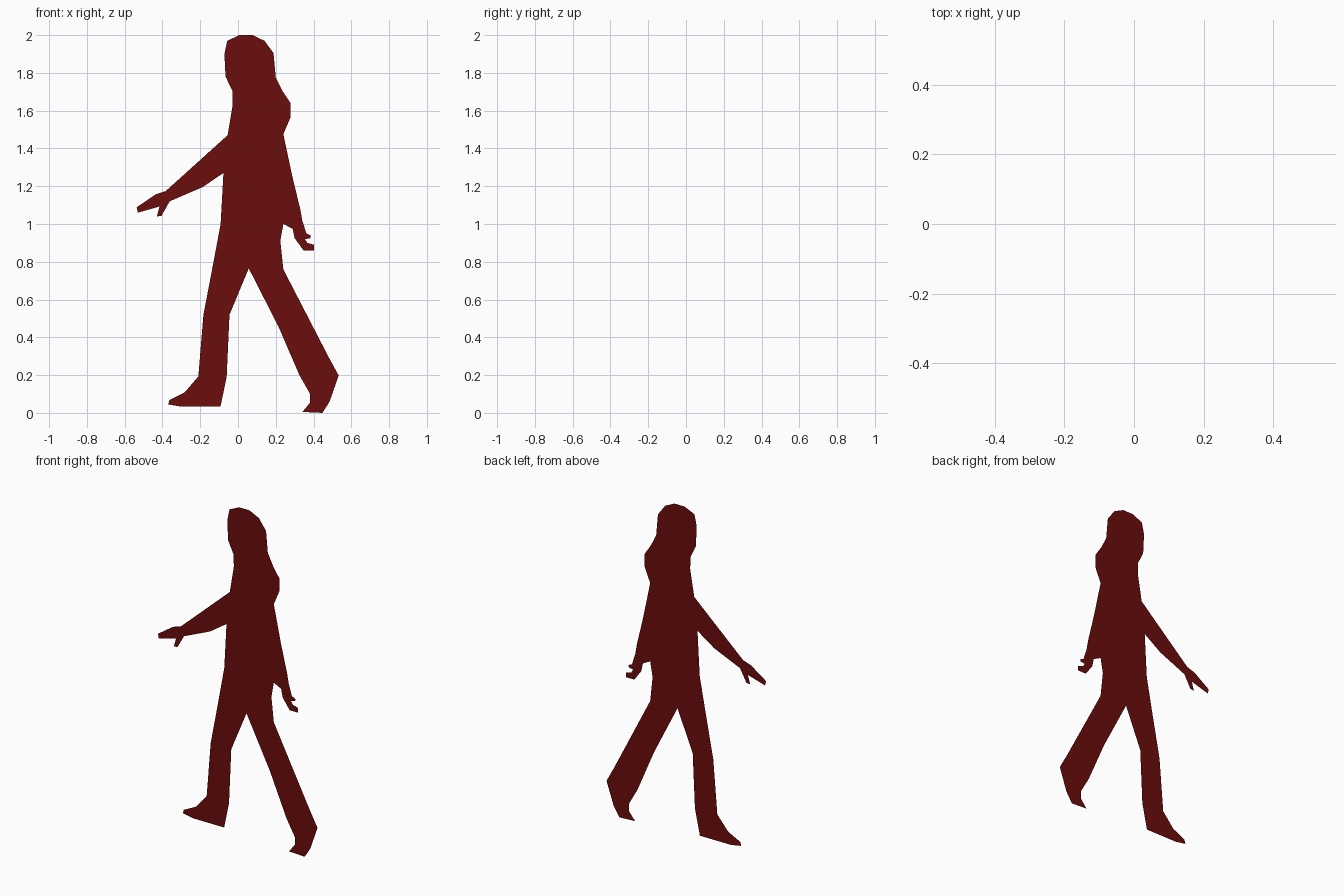
import bpy, bmesh

mat = bpy.data.materials.new("dark_red")
mat.diffuse_color = (0.15, 0.004, 0.004, 1)


def sheet(name, outline):
    """Flat cut-out in the xz plane, facing -y."""
    bm = bmesh.new()
    face = bm.faces.new([bm.verts.new((x, 0, z)) for x, z in outline])
    face.normal_update()
    if face.normal.y > 0:
        face.normal_flip()
    bmesh.ops.triangulate(bm, faces=[face])
    me = bpy.data.meshes.new(name)
    bm.to_mesh(me)
    bm.free()
    me.materials.append(mat)
    ob = bpy.data.objects.new(name, me)
    bpy.context.collection.objects.link(ob)


# Joints shared by neighbouring parts
neck_front, neck_back = (-0.03, 1.705), (0.235, 1.705)
shoulder_front, armpit_front = (-0.055, 1.47), (-0.077, 1.27)
shoulder_back, armpit_back = (0.24, 1.475), (0.24, 1.0)
hip_front, crotch, hip_back = (-0.135, 0.77), (0.057, 0.765), (0.24, 0.76)

# Head with the upper hair
sheet("head", [neck_front, (-0.066, 1.78), (-0.072, 1.9), (-0.057, 1.97),
               (0.008, 2.0), (0.077, 2.0), (0.14, 1.97), (0.188, 1.905),
               (0.2, 1.775), neck_back])

# Torso with the lower hair at the back
sheet("torso", [neck_front, neck_back, (0.278, 1.64), (0.278, 1.565),
                shoulder_back, armpit_back, (0.224, 0.91), hip_back, crotch,
                hip_front, (-0.092, 1.0), armpit_front, shoulder_front,
                (-0.04, 1.56), (-0.028, 1.63)])

# Arm swung forward, with thumb and fingers
sheet("front_arm", [shoulder_front, armpit_front, (-0.188, 1.195),
                    (-0.362, 1.12), (-0.405, 1.043), (-0.43, 1.04),
                    (-0.415, 1.093), (-0.53, 1.06), (-0.537, 1.088),
                    (-0.436, 1.157), (-0.383, 1.174)])

# Arm swung back, with thumb and fingers
sheet("back_arm", [shoulder_back, (0.288, 1.25), (0.33, 1.077), (0.34, 1.02),
                   (0.362, 0.95), (0.385, 0.94), (0.383, 0.925),
                   (0.355, 0.92), (0.367, 0.9), (0.402, 0.89), (0.402, 0.861),
                   (0.346, 0.861), (0.3, 0.925), (0.289, 0.975), armpit_back])

# Leg stepping forward, with foot
sheet("front_leg", [hip_front, crotch, (-0.045, 0.52), (-0.06, 0.19),
                    (-0.093, 0.033), (-0.3, 0.033), (-0.37, 0.045),
                    (-0.363, 0.068), (-0.283, 0.108), (-0.21, 0.193),
                    (-0.183, 0.52)])

# Trailing leg, with foot
sheet("back_leg", [hip_back, (0.48, 0.295), (0.533, 0.198), (0.485, 0.06),
                   (0.447, 0.0), (0.341, 0.005), (0.382, 0.055),
                   (0.382, 0.1), (0.325, 0.2), (0.215, 0.455), crotch])
